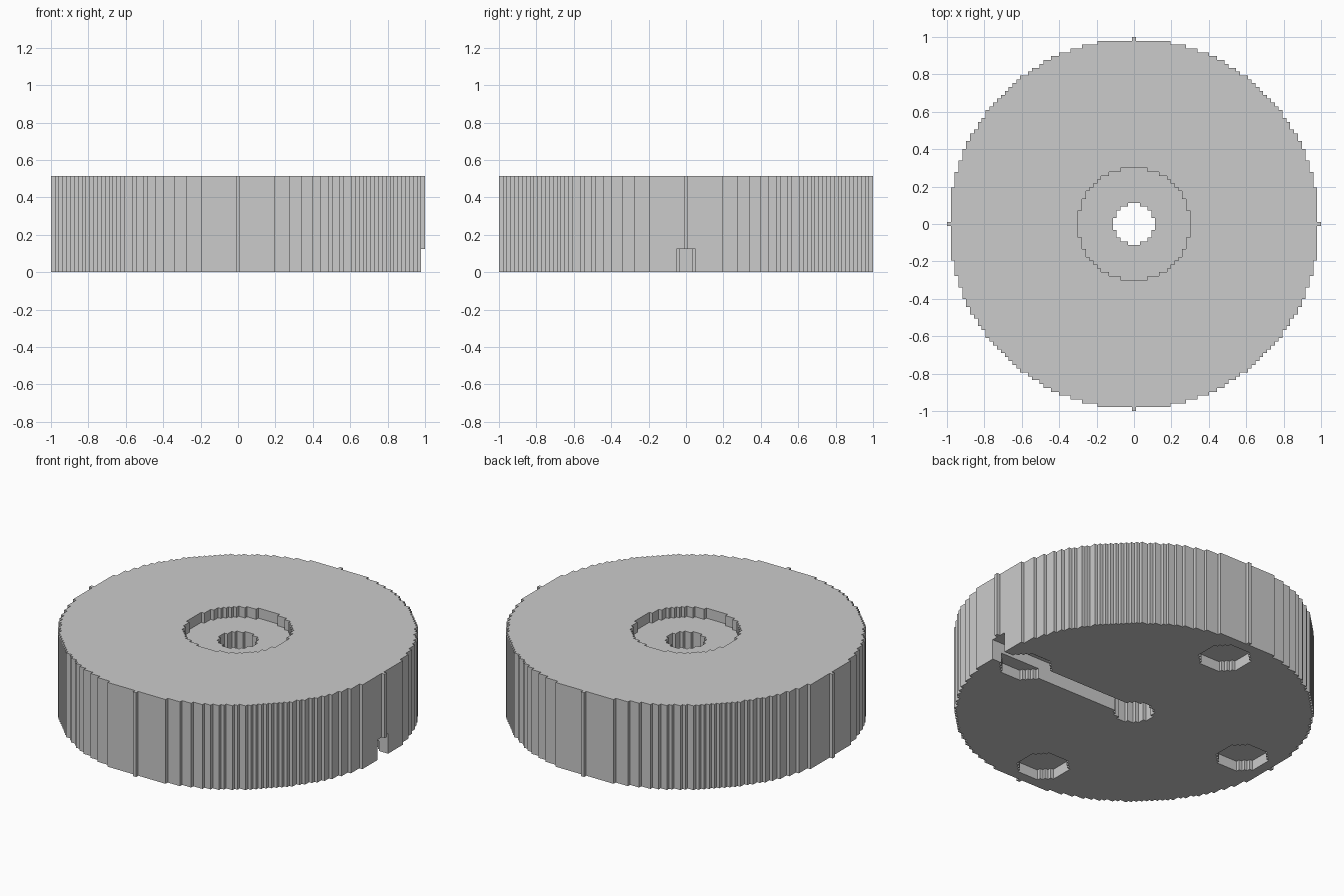
import bpy
import bmesh

cube = bpy.data.objects.get("Cube")
if cube:
    bpy.data.objects.remove(cube, do_unlink=True)

RADIUS = 48                     # disc radius in cells
CELL = 2 / (2 * RADIUS + 1)     # size of one cell
HEIGHT = 25                     # disc height in layers
FOOT_RING = 38                  # distance of the foot pockets from the axis
DIRECTIONS = [(1, 0), (0, 1), (-1, 0), (0, -1)]


def within(x, y, radius_squared):
    return x * x + y * y <= radius_squared


def column(x, y):
    """Bottom and top layer of the solid in one cell, or None if empty."""
    if not within(x, y, RADIUS ** 2) or within(x, y, 27):
        return None
    low, high = 0, HEIGHT
    # Shallow round recess in the top
    if within(x, y, 210):
        high -= 3
    # Four round foot pockets underneath
    if any(within(x - dx * FOOT_RING, y - dy * FOOT_RING, 46) for dx, dy in DIRECTIONS):
        low = 3
    # Cable channel from the centre hole out through the side
    if x > 0 and abs(y) <= 2:
        low = 6
    return low, high


def quad(bm, corners):
    bm.faces.new([bm.verts.new((x * CELL, y * CELL, z * CELL)) for x, y, z in corners])


def cap(bm, x, y, z, upward):
    ring = [(x - .5, y - .5, z), (x + .5, y - .5, z), (x + .5, y + .5, z), (x - .5, y + .5, z)]
    quad(bm, ring if upward else ring[::-1])


def wall(bm, x, y, dx, dy, low, high):
    if high <= low:
        return
    cx, cy = x + dx / 2, y + dy / 2
    tx, ty = -dy / 2, dx / 2
    quad(bm, [(cx - tx, cy - ty, low), (cx + tx, cy + ty, low),
              (cx + tx, cy + ty, high), (cx - tx, cy - ty, high)])


# Stepped disc: caps on every column, walls where neighbours differ
bm = bmesh.new()
cells = range(-RADIUS, RADIUS + 1)
for x in cells:
    for y in cells:
        solid = column(x, y)
        if not solid:
            continue
        low, high = solid
        cap(bm, x, y, high, True)
        cap(bm, x, y, low, False)
        for dx, dy in DIRECTIONS:
            beside = column(x + dx, y + dy)
            if beside:
                wall(bm, x, y, dx, dy, low, beside[0])
                wall(bm, x, y, dx, dy, beside[1], high)
            else:
                wall(bm, x, y, dx, dy, low, high)
bmesh.ops.remove_doubles(bm, verts=bm.verts, dist=CELL / 100)

mesh = bpy.data.meshes.new("stepped_disc_base")
bm.to_mesh(mesh)
bm.free()
base = bpy.data.objects.new("stepped_disc_base", mesh)
bpy.context.collection.objects.link(base)

# Plain grey
grey = bpy.data.materials.new("light_grey")
grey.use_nodes = True
colour = (0.6, 0.6, 0.6, 1)
grey.diffuse_color = colour
grey.node_tree.nodes["Principled BSDF"].inputs["Base Color"].default_value = colour
mesh.materials.append(grey)
